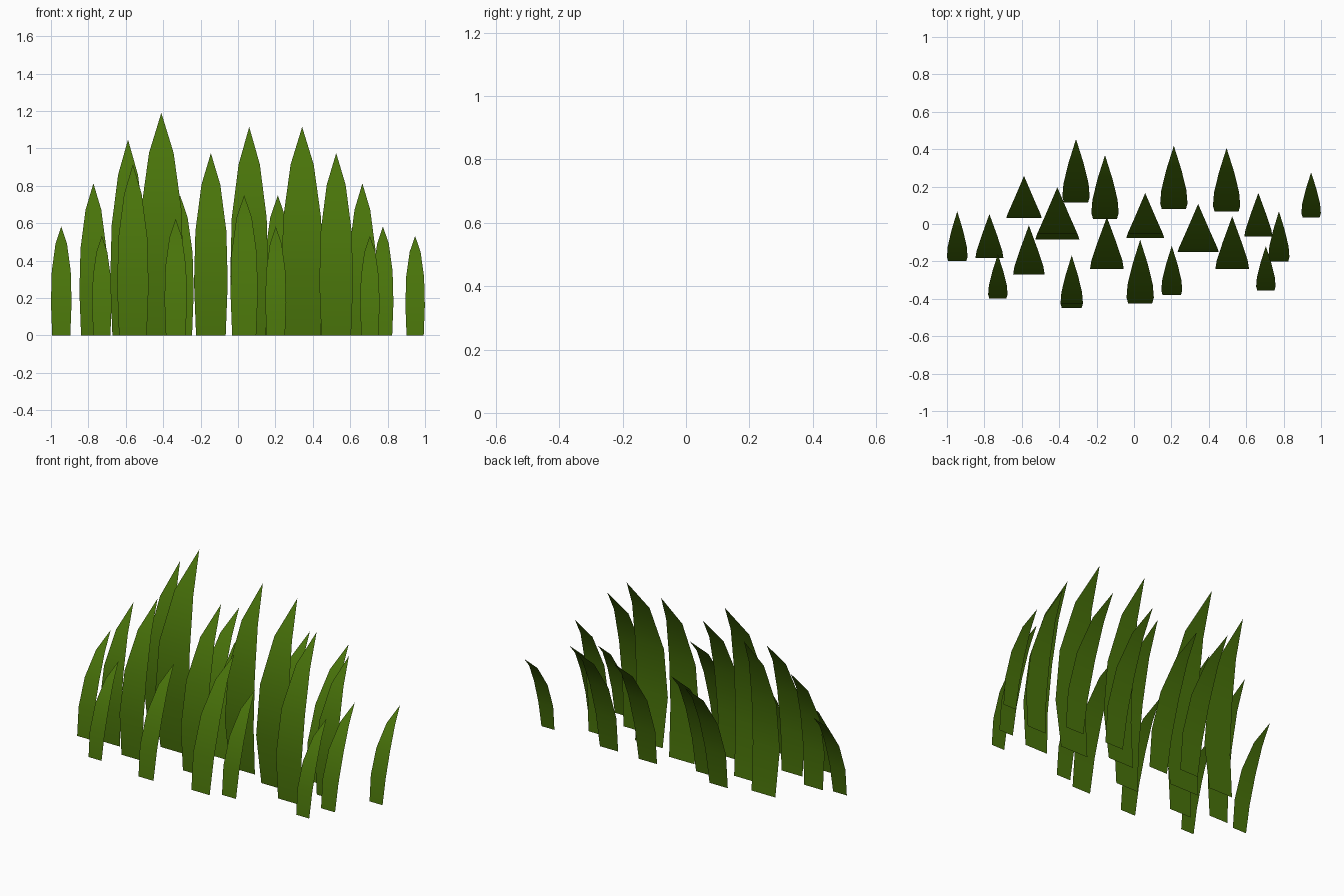
import bpy
import math

# One flat green for all blades
green = bpy.data.materials.new("grass green")
green.diffuse_color = (0.066, 0.172, 0.003, 1)

# Blade in side view: (y, z, fraction of half width), bending more towards the tip
OUTLINE = [(0, 0, 0.88), (0.039, 0.3, 1.0), (0.129, 0.59, 0.92),
           (0.266, 0.84, 0.56), (0.431, 1.0, 0)]
# Forward tilt of the whole blade for each kind
TILT = {"tall": 0.225, "middle": 0.15, "short": 0}

# x, front-most y, tip y, width, height
BLADES = {
    "tall": [
        (-0.588, 0.032, 0.257, 0.19, 1.047), (-0.41, -0.082, 0.196, 0.235, 1.19),
        (0.06, -0.074, 0.165, 0.203, 1.115), (0.343, -0.15, 0.107, 0.22, 1.115)],
    "middle": [
        (-0.773, -0.183, 0.053, 0.15, 0.813), (-0.562, -0.269, -0.007, 0.168, 0.915),
        (-0.145, -0.24, 0.037, 0.18, 0.975), (0.525, -0.24, 0.041, 0.18, 0.975),
        (0.665, -0.068, 0.166, 0.15, 0.813)],
    "short": [
        (-0.945, -0.199, 0.068, 0.11, 0.583), (-0.728, -0.398, -0.162, 0.104, 0.532),
        (-0.31, 0.114, 0.454, 0.146, 0.75), (-0.333, -0.45, -0.168, 0.12, 0.624),
        (-0.155, 0.028, 0.368, 0.146, 0.75), (0.033, -0.424, -0.085, 0.146, 0.75),
        (0.202, -0.379, -0.117, 0.112, 0.583), (0.213, 0.079, 0.418, 0.146, 0.75),
        (0.495, 0.067, 0.406, 0.146, 0.75), (0.705, -0.356, -0.118, 0.104, 0.532),
        (0.775, -0.201, 0.068, 0.112, 0.583), (0.947, 0.036, 0.276, 0.104, 0.532)],
}


def make_blade(kind, number, x, y_min, y_tip, width, height):
    """A thin single-sheet blade curving backwards to a point."""
    c, s = math.cos(TILT[kind]), math.sin(TILT[kind])
    curve = [(y * c - z * s, z * c + y * s) for y, z, _ in OUTLINE]
    low = min(y for y, _ in curve)
    y_scale = (y_tip - y_min) / (curve[-1][0] - low)
    z_scale = height / curve[-1][1]
    verts = []
    for (y, z), (_, _, w) in zip(curve, OUTLINE):
        for side in ((-1, 1) if w else (0,)):
            verts.append((x + side * w * width / 2,
                          y_min + (y - low) * y_scale, z * z_scale))
    rows = len(OUTLINE) - 2
    faces = [(2 * i, 2 * i + 1, 2 * i + 3, 2 * i + 2) for i in range(rows)]
    faces.append((2 * rows, 2 * rows + 1, 2 * rows + 2))
    name = f"{kind}_grass_blade_{number}"
    mesh = bpy.data.meshes.new(name)
    mesh.from_pydata(verts, [], faces)
    mesh.materials.append(green)
    mesh.shade_smooth()
    bpy.context.collection.objects.link(bpy.data.objects.new(name, mesh))


# The clump
for kind, rows in BLADES.items():
    for number, row in enumerate(rows, 1):
        make_blade(kind, number, *row)
